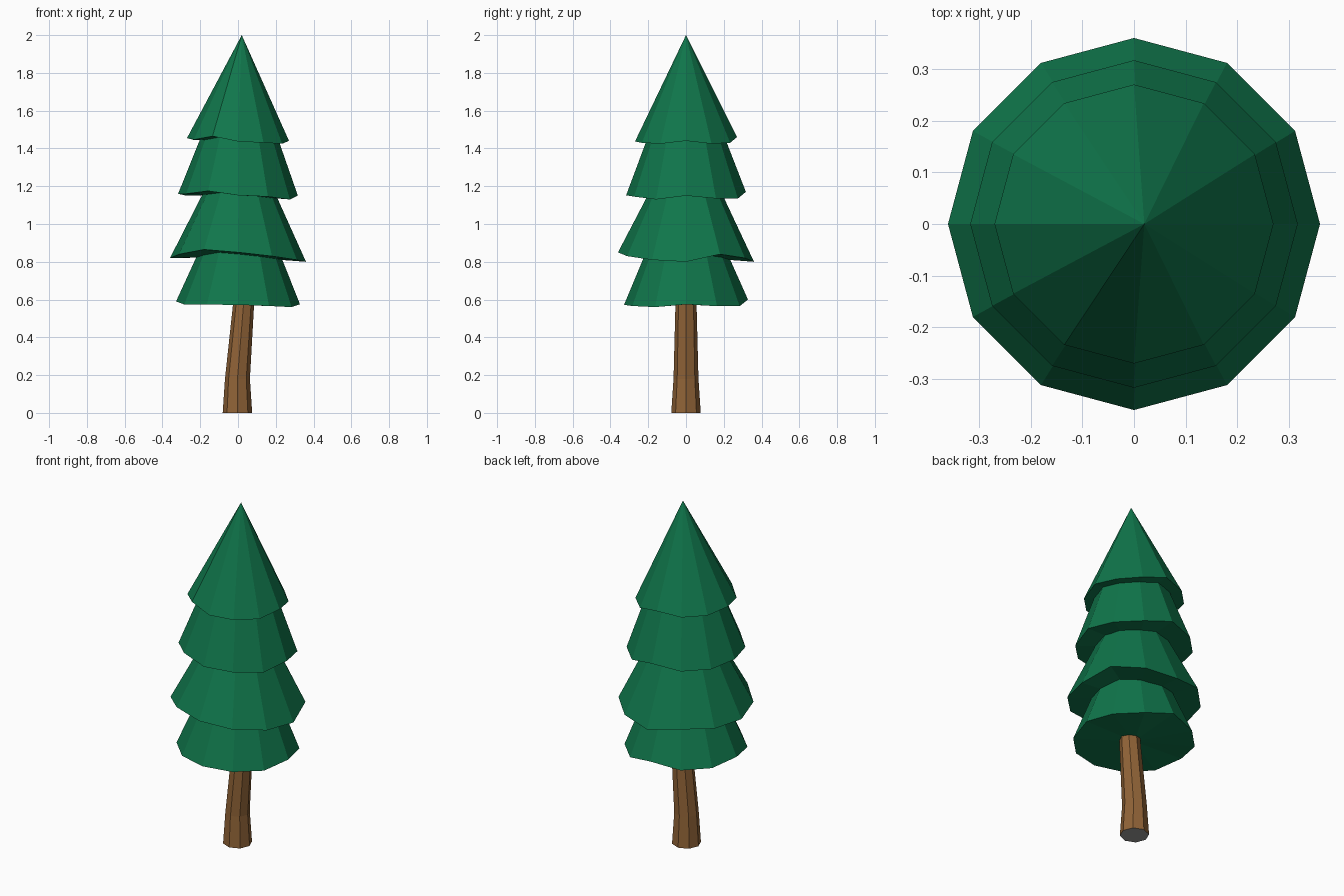
import bpy, bmesh, math

if "Cube" in bpy.data.objects:
    bpy.data.objects.remove(bpy.data.objects["Cube"])


def material(name, rgb):
    m = bpy.data.materials.new(name)
    m.diffuse_color = (*rgb, 1)
    m.use_nodes = True
    m.node_tree.nodes["Principled BSDF"].inputs["Base Color"].default_value = m.diffuse_color
    return m


GREEN = material("pine green", (0.005, 0.18, 0.07))
BROWN = material("bark brown", (0.28, 0.125, 0.038))
GREY = material("cut wood grey", (0.33, 0.33, 0.32))


def finish(bm, name, mats):
    bmesh.ops.recalc_face_normals(bm, faces=bm.faces)
    me = bpy.data.meshes.new(name)
    bm.to_mesh(me)
    bm.free()
    for m in mats:
        me.materials.append(m)
    ob = bpy.data.objects.new(name, me)
    bpy.context.collection.objects.link(ob)
    return ob


def ring(bm, cx, r, zs):
    n = len(zs)
    return [bm.verts.new((cx + r * math.cos(2 * math.pi * k / n),
                          r * math.sin(2 * math.pi * k / n), z)) for k, z in enumerate(zs)]


def bridge(bm, a, b):
    n = len(a)
    for i in range(n):
        j = (i + 1) % n
        bm.faces.new((a[i], a[j], b[j], b[i]))


def fan(bm, a, co):
    c = bm.verts.new(co)
    for i in range(len(a)):
        bm.faces.new((a[i], a[(i + 1) % len(a)], c))


# Foliage tier: uneven 12-sided rim, closed underside, flat top or pointed tip
def tier(name, r, base, offsets, top_x, top_r, top_z):
    bm = bmesh.new()
    zs = [base + o / 1000 for o in offsets]
    rim = ring(bm, 0, r, zs)
    fan(bm, rim, (0, 0, sum(zs) / 12))
    if top_r:
        top = ring(bm, top_x, top_r, [top_z] * 12)
        bridge(bm, rim, top)
        bm.faces.new(top)
    else:
        fan(bm, rim, (top_x, 0, top_z))
    finish(bm, name, [GREEN])


tier("foliage_bottom", 0.328, 0.56, (15, 5, 5, 40, 15, 15, 30, 14, 13, 12, 6, 0), 0.01, 0.15, 1.0)
tier("foliage_lower", 0.36, 0.80, (0, 40, 20, 0, 30, 20, 20, 40, 65, 50, 30, 10), 0.01, 0.125, 1.3)
tier("foliage_upper", 0.317, 1.13, (20, 5, 5, 40, 20, 20, 30, 30, 45, 22, 15, 0), 0.01, 0.15, 1.6)
tier("foliage_top", 0.27, 1.425, (15, 0, 5, 35, 20, 20, 30, 22, 40, 12, 5, 0), 0.02, 0, 2.0)

# Trunk: bent 8-sided column with a grey cut base
bm = bmesh.new()
rows = [ring(bm, x, r, [z] * 8) for x, r, z in
        ((-0.003, 0.078, 0), (-0.003, 0.066, 0.18), (0.029, 0.056, 0.57), (0.034, 0.054, 0.7))]
for a, b in zip(rows, rows[1:]):
    bridge(bm, a, b)
bm.faces.new(rows[-1])
bm.faces.new(rows[0]).material_index = 1
finish(bm, "trunk", [BROWN, GREY])
